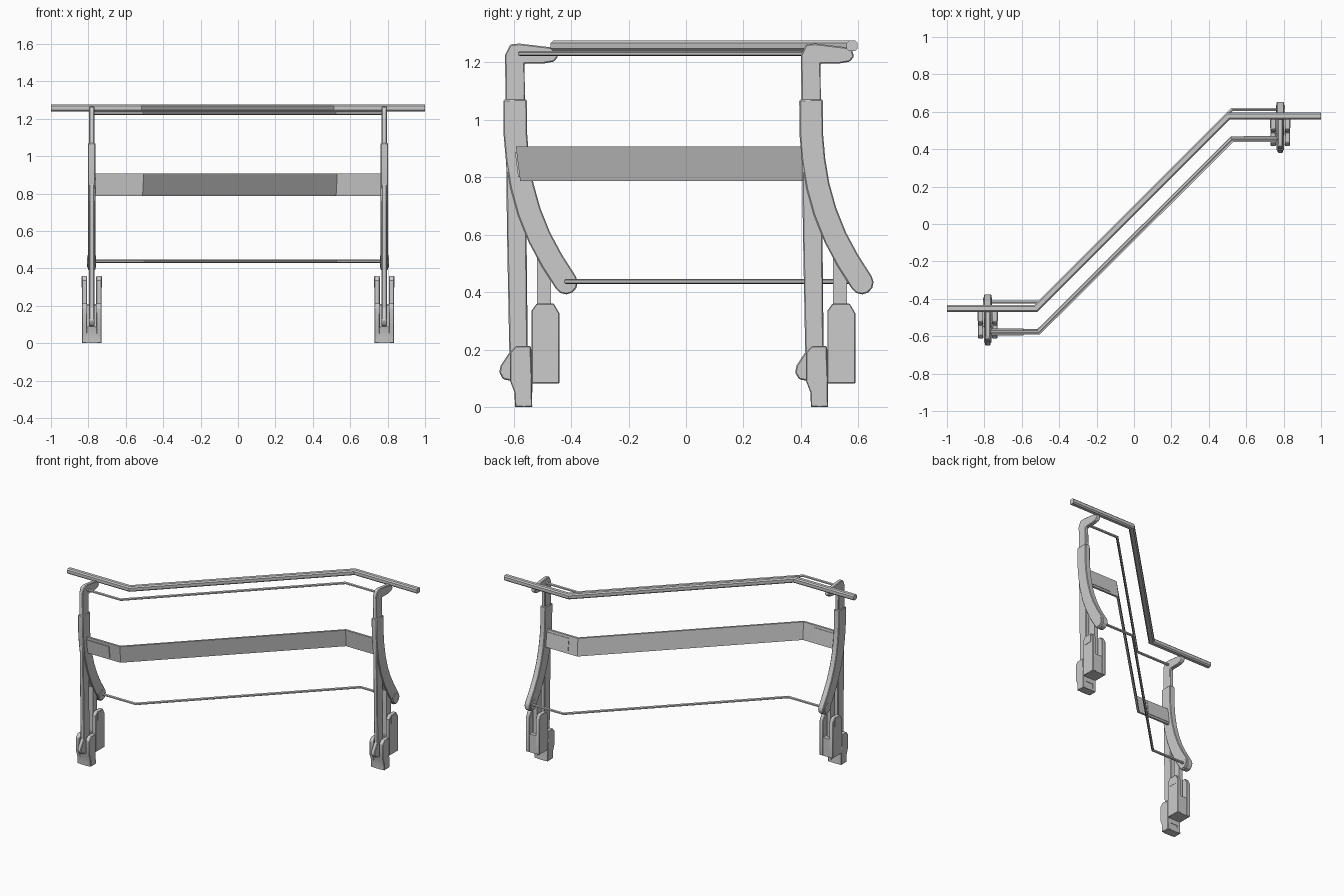
import bpy, bmesh
from math import sin, cos, pi, radians
from mathutils import Vector

if "Cube" in bpy.data.objects:
    bpy.data.objects.remove(bpy.data.objects["Cube"])

POSTS = [("left", -0.782, 0.0), ("right", 0.782, 1.03)]  # name, x, y shift


def finish(name, bm, bevel=0.0):
    bmesh.ops.recalc_face_normals(bm, faces=bm.faces)
    me = bpy.data.meshes.new(name)
    bm.to_mesh(me)
    bm.free()
    me.shade_smooth()
    me.set_sharp_from_angle(angle=radians(30))
    ob = bpy.data.objects.new(name, me)
    bpy.context.collection.objects.link(ob)
    if bevel:
        mod = ob.modifiers.new("edge", "BEVEL")
        mod.width, mod.segments = bevel, 1
        mod.limit_method, mod.angle_limit = "ANGLE", radians(40)
    return ob


def plate(name, outline, x, thick, dy=0.0, bevel=0.0):
    """Extrude a (y, z) outline along x, centred on x."""
    bm = bmesh.new()
    f = bm.faces.new([bm.verts.new((x - thick / 2, y + dy, z)) for y, z in outline])
    ext = bmesh.ops.extrude_face_region(bm, geom=[f])["geom"]
    bmesh.ops.translate(bm, vec=(thick, 0, 0),
                        verts=[v for v in ext if isinstance(v, bmesh.types.BMVert)])
    return finish(name, bm, bevel)


def box(name, lo, hi, bevel=0.0):
    (x0, y0, z0), (x1, y1, z1) = lo, hi
    return plate(name, [(y0, z0), (y1, z0), (y1, z1), (y0, z1)], (x0 + x1) / 2, x1 - x0, 0, bevel)


def sweep(name, path, section, z):
    """Sweep an (offset, z) section along a flat xy path with mitred corners."""
    pts = [Vector(p) for p in path]
    bm, rings = bmesh.new(), []
    for i, p in enumerate(pts):
        d0 = (p - pts[i - 1]).normalized() if i else (pts[1] - p).normalized()
        d1 = (pts[i + 1] - p).normalized() if i < len(pts) - 1 else d0
        n0, n1 = Vector((-d0.y, d0.x)), Vector((-d1.y, d1.x))
        m = (n0 + n1) / (1 + n0.dot(n1))
        rings.append([bm.verts.new((p.x + m.x * o, p.y + m.y * o, z + h)) for o, h in section])
    k = len(section)
    for a, b in zip(rings, rings[1:]):
        for j in range(k):
            bm.faces.new((a[j], a[(j + 1) % k], b[(j + 1) % k], b[j]))
    bm.faces.new(rings[0])
    bm.faces.new(rings[-1])
    return finish(name, bm)


def circle(r, n, cy=0.0, cz=0.0):
    return [(cy + r * cos(2 * pi * (i + .5) / n), cz + r * sin(2 * pi * (i + .5) / n)) for i in range(n)]


def z_path(x_end, y, bend0, bend1):
    return [(-x_end, y), (bend0, y), (bend1, y + 1.03), (x_end, y + 1.03)]


# Rails and plank follow the same Z-shaped plan
w, h, c = 0.019, 0.018, 0.008
hand_section = [(-w, -h + c), (-w + c, -h), (w - c, -h), (w, -h + c),
                (w, h - c), (w - c, h), (-w + c, h), (-w, h - c)]
sweep("handrail", z_path(1.0, -0.452, -0.525, 0.505), hand_section, 1.257)
sweep("upper_rail", z_path(0.78, -0.577, -0.51, 0.52), circle(0.009, 6), 1.23)
sweep("lower_rail", z_path(0.78, -0.417, -0.505, 0.525), circle(0.009, 6), 0.437)
sweep("middle_plank", z_path(0.775, -0.578, -0.51, 0.525),
      [(0.001, -0.06), (0.016, -0.06), (0.001, 0.06), (-0.014, 0.06)], 0.846)

# Small panels on the plank ends
plate("front_panel", [(-0.584, 0.80), (-0.577, 0.80), (-0.588, 0.885), (-0.595, 0.885)], -0.68, 0.18)
for side, x, dy in POSTS:
    plate(side + "_back_panel", [(-0.575, 0.80), (-0.560, 0.80), (-0.572, 0.89), (-0.587, 0.89)],
          x * 0.87, 0.18, dy)

# Curved stay outline: offset a centre line, closed with a round end
line = [Vector(p) for p in [(-0.595, 1.07), (-0.594, 0.95), (-0.586, 0.86), (-0.571, 0.77),
                            (-0.546, 0.68), (-0.510, 0.59), (-0.467, 0.51), (-0.418, 0.433)]]
left, right = [], []
for i, p in enumerate(line):
    t = (line[min(i + 1, len(line) - 1)] - line[max(i - 1, 0)]).normalized()
    n = Vector((-t.y, t.x)) * 0.041
    right.append(tuple(p + n))
    left.append(tuple(p - n))
cap = []
for i in range(1, 6):
    a = pi * i / 6
    cap.append(tuple(line[-1] + n * cos(a) + t * 0.041 * sin(a)))
stay = right + cap + left[::-1]

# Inner post with a forward foot and a bent top arm
post = [(-0.630, 1.225), (-0.612, 1.262), (-0.58, 1.265), (-0.455, 1.25), (-0.445, 1.22),
        (-0.46, 1.202), (-0.50, 1.195), (-0.562, 1.195), (-0.555, 0.6), (-0.550, 0.10),
        (-0.605, 0.09), (-0.637, 0.097), (-0.650, 0.12), (-0.645, 0.145), (-0.615, 0.19), (-0.623, 0.6)]
clamp = [(-0.612, 0.09), (-0.612, 0.19), (-0.592, 0.212), (-0.54, 0.212), (-0.535, 0), (-0.595, 0), (-0.597, 0.05)]
clamp_core = [(-0.608, 0.09), (-0.54, 0.09), (-0.535, 0), (-0.595, 0), (-0.597, 0.05)]
fork = [(-0.538, 0.082), (-0.44, 0.082), (-0.44, 0.325), (-0.46, 0.36), (-0.52, 0.36), (-0.538, 0.335)]

for side, x, dy in POSTS:
    plate(side + "_post", post, x, 0.028, dy, 0.004)
    plate(side + "_curved_stay", stay, x, 0.04, dy, 0.004)
    plate(side + "_stay_cap", circle(0.034, 8, -0.424, 0.437), x, 0.048, dy)
    # Foot clamp and rear fork, each two cheeks around a core
    plate(side + "_clamp_core", clamp_core, x, 0.06, dy)
    plate(side + "_clamp_back", [(-0.55, 0.05), (-0.535, 0.05), (-0.535, 0.2), (-0.55, 0.2)], x, 0.06, dy)
    box(side + "_fork_core", (x - 0.03, -0.535 + dy, 0.082), (x + 0.03, -0.443 + dy, 0.21))
    for tag, s in (("a", -1), ("b", 1)):
        plate(f"{side}_clamp_cheek_{tag}", clamp, x + s * 0.038, 0.028, dy, 0.003)
        plate(f"{side}_fork_cheek_{tag}", fork, x + s * 0.038, 0.028, dy, 0.003)
        box(f"{side}_fork_pad_{tag}", (x + s * 0.05 - 0.004, -0.518 + dy, 0.298),
            (x + s * 0.05 + 0.004, -0.46 + dy, 0.355))
    # Hanger between the stay and the fork
    box(side + "_hanger", (x - 0.015, -0.519 + dy, 0.2), (x + 0.015, -0.47 + dy, 0.52))
